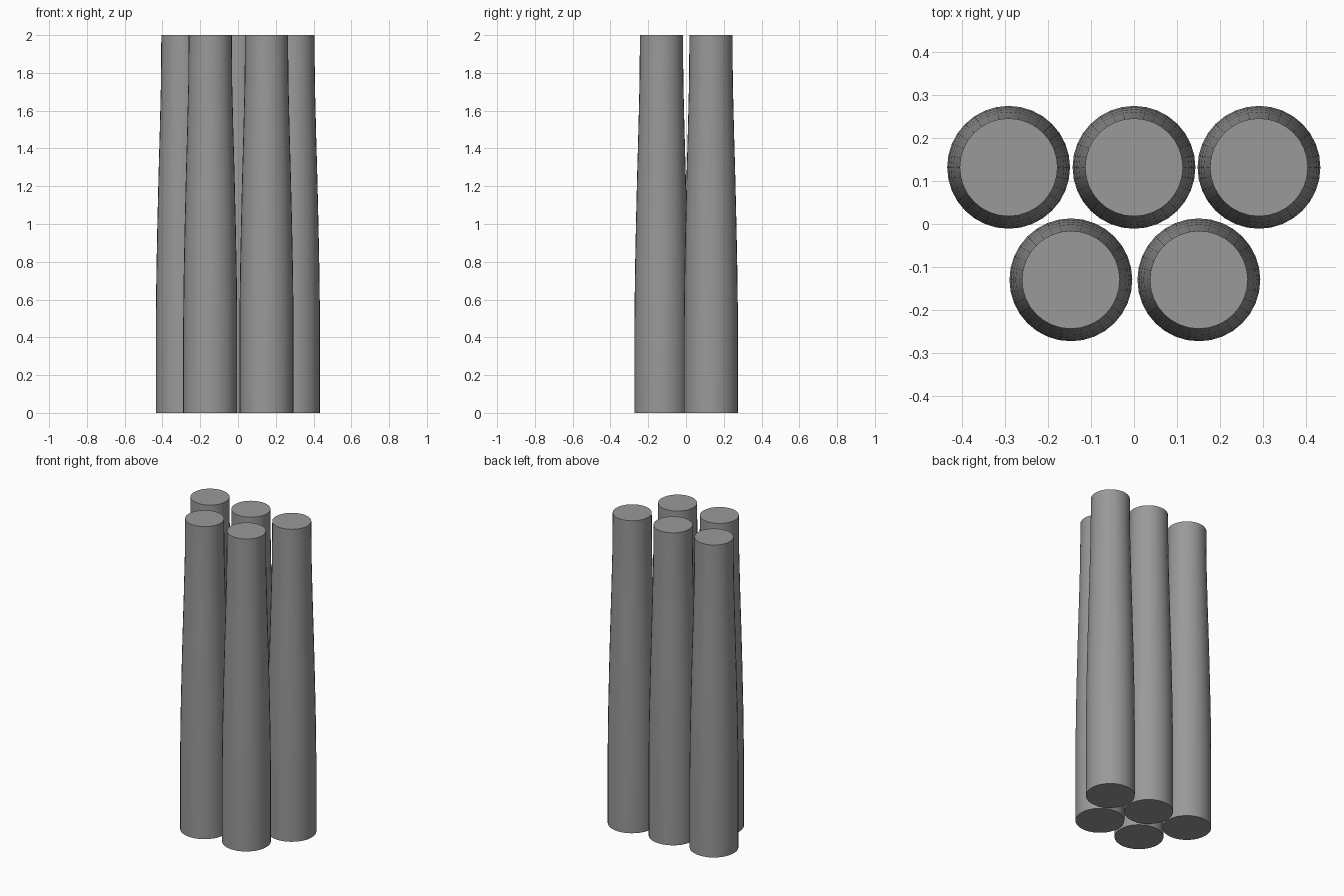
import bpy, bmesh
from math import cos, sin, pi, radians

if "Cube" in bpy.data.objects:
    bpy.data.objects.remove(bpy.data.objects["Cube"])

SIDES = 32
# radius and height: straight lower third, a gentle taper, nearly straight top
PROFILE = [(0.143, 0.0), (0.143, 0.5), (0.140, 0.75), (0.135, 1.0),
           (0.129, 1.25), (0.122, 1.5), (0.116, 1.75), (0.114, 2.0)]

grey = bpy.data.materials.new("dark_grey")
grey.diffuse_color = (0.32, 0.32, 0.32, 1)
grey.use_nodes = True
grey.node_tree.nodes["Principled BSDF"].inputs["Base Color"].default_value = grey.diffuse_color


def column(name, x, y):
    bm = bmesh.new()
    rings = [[bm.verts.new((r * cos(2 * pi * i / SIDES), r * sin(2 * pi * i / SIDES), z))
              for i in range(SIDES)] for r, z in PROFILE]
    for low, high in zip(rings, rings[1:]):
        for i in range(SIDES):
            j = (i + 1) % SIDES
            bm.faces.new((low[i], low[j], high[j], high[i]))
    # flat end caps
    bm.faces.new(rings[0][::-1])
    bm.faces.new(rings[-1])
    mesh = bpy.data.meshes.new(name)
    bm.to_mesh(mesh)
    bm.free()
    mesh.materials.append(grey)
    obj = bpy.data.objects.new(name, mesh)
    obj.location = (x, y, 0)
    bpy.context.collection.objects.link(obj)
    bpy.ops.object.select_all(action='DESELECT')
    obj.select_set(True)
    bpy.context.view_layer.objects.active = obj
    bpy.ops.object.shade_smooth_by_angle(angle=radians(30))


# back row of three, front row of two nested between them
for i, x in enumerate((-0.292, 0.0, 0.291)):
    column(f"back_column_{i + 1}", x, 0.132)
for i, x in enumerate((-0.147, 0.151)):
    column(f"front_column_{i + 1}", x, -0.130)
